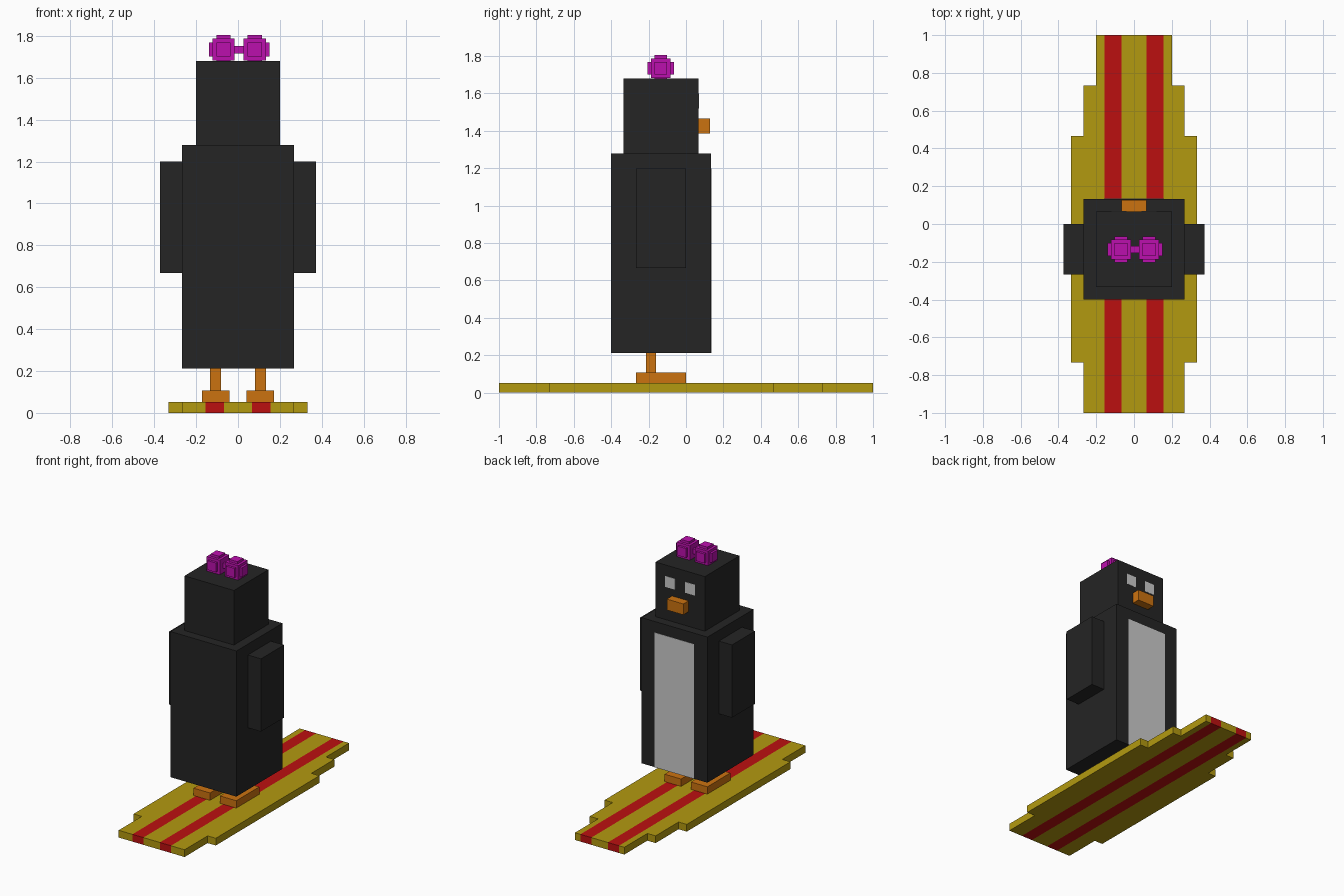
import bpy, bmesh
from mathutils import Vector

if "Cube" in bpy.data.objects:
    bpy.data.objects.remove(bpy.data.objects["Cube"])


def material(name, rgb):
    m = bpy.data.materials.new(name)
    m.diffuse_color = (*rgb, 1)
    m.use_nodes = True
    m.node_tree.nodes["Principled BSDF"].inputs["Base Color"].default_value = m.diffuse_color
    return m


BLACK = material("black", (0.018, 0.018, 0.018))
ORANGE = material("orange", (0.60, 0.17, 0.005))
YELLOW = material("yellow", (0.45, 0.32, 0.005))
RED = material("red", (0.50, 0.005, 0.005))
MAGENTA = material("magenta", (0.50, 0.005, 0.42))


def finish(name, bm, *mats):
    bmesh.ops.recalc_face_normals(bm, faces=bm.faces[:])
    mesh = bpy.data.meshes.new(name)
    bm.to_mesh(mesh)
    bm.free()
    for m in mats:
        if m:
            mesh.materials.append(m)
    obj = bpy.data.objects.new(name, mesh)
    bpy.context.collection.objects.link(obj)
    return obj


def boxes(name, mat, *ranges):
    """One object from boxes given as ((x0, x1), (y0, y1), (z0, z1))."""
    bm = bmesh.new()
    for r in ranges:
        verts = bmesh.ops.create_cube(bm, size=1)["verts"]
        for v in verts:
            v.co = Vector([lo + (c + 0.5) * (hi - lo) for c, (lo, hi) in zip(v.co, r)])
    return finish(name, bm, mat)


def pair(name, mat, x, y, z):
    for side, s in (("left", -1), ("right", 1)):
        boxes(f"{side}_{name}", mat, (sorted((s * x[0], s * x[1])), y, z))


# Stepped board with two stripes running through it
half = [(0.2, 1.0), (0.2, 0.733), (0.267, 0.733), (0.267, 0.467), (0.333, 0.467),
        (0.333, -0.733), (0.267, -0.733), (0.267, -1.0)]
outline = half + [(-x, y) for x, y in reversed(half)]
bm = bmesh.new()
face = bm.faces.new([bm.verts.new((x, y, 0)) for x, y in outline])
top = bmesh.ops.extrude_face_region(bm, geom=[face])["geom"]
bmesh.ops.translate(bm, vec=(0, 0, 0.053),
                    verts=[g for g in top if isinstance(g, bmesh.types.BMVert)])
for cut in (-0.156, -0.067, 0.067, 0.156):
    bmesh.ops.bisect_plane(bm, geom=bm.verts[:] + bm.edges[:] + bm.faces[:],
                           plane_co=(cut, 0, 0), plane_no=(1, 0, 0))
for f in bm.faces:
    f.material_index = int(0.067 < abs(f.calc_center_median().x) < 0.156)
finish("board", bm, YELLOW, RED)

# Feet and legs
pair("foot", ORANGE, (0.04, 0.173), (-0.267, 0), (0.053, 0.107))
pair("leg", ORANGE, (0.08, 0.133), (-0.213, -0.16), (0.107, 0.213))

# Body, wings and head
boxes("body", BLACK, ((-0.267, 0.267), (-0.4, 0.133), (0.213, 1.28)))
pair("wing", BLACK, (0.267, 0.373), (-0.267, 0), (0.667, 1.2))
boxes("head", BLACK, ((-0.2, 0.2), (-0.333, 0.067), (1.28, 1.68)))

# Belly patch, eyes and beak on the +y face
boxes("belly_patch", None, ((-0.16, 0.16), (0.125, 0.135), (0.213, 1.2)))
pair("eye", None, (0.04, 0.12), (0.06, 0.069), (1.52, 1.6))
boxes("beak", ORANGE, ((-0.067, 0.067), (0.067, 0.127), (1.387, 1.467)))

# Bow: two stepped lobes and a knot
BY, BZ = -0.135, 1.735


def around(c, r):
    return (c - r, c + r)


for side, s, cx in (("left", -1, -0.069), ("right", 1, 0.08)):
    core, nub, reach = 0.053, 0.034, 0.07
    boxes(f"{side}_bow_lobe", MAGENTA,
          (around(cx, core), around(BY, core), around(BZ, core)),
          (around(cx, nub), around(BY, reach), around(BZ, nub)),
          (around(cx, nub), around(BY, nub), around(BZ, reach)),
          (sorted((cx, cx + s * reach)), around(BY, nub), around(BZ, nub)))
boxes("bow_knot", MAGENTA, ((-0.02, 0.03), around(BY, 0.018), around(BZ, 0.018)))
